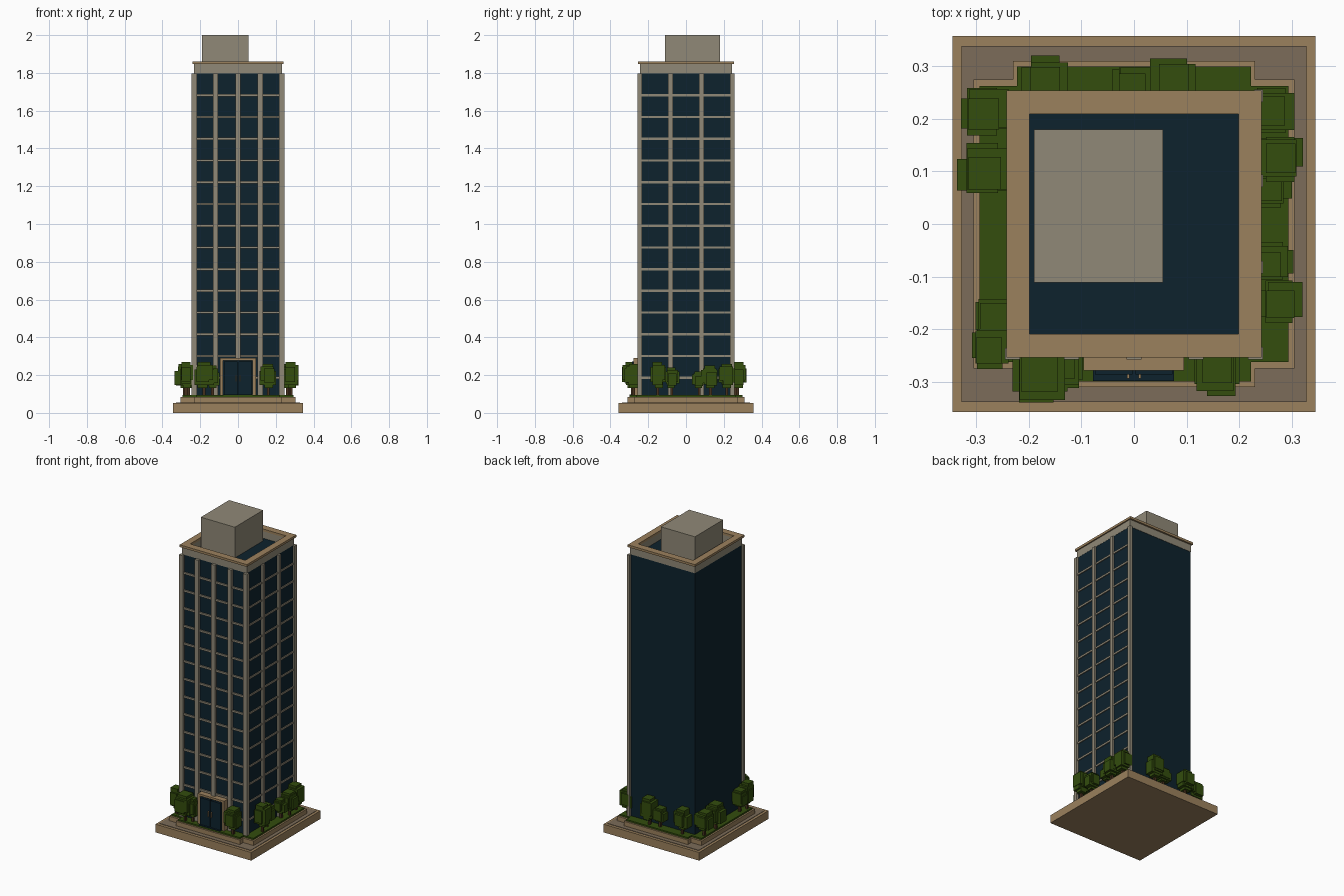
import bpy
import bmesh
import random
from mathutils import Matrix, Vector

random.seed(4)
cube = bpy.data.objects.get("Cube")
if cube:
    bpy.data.objects.remove(cube, do_unlink=True)


def material(name, r, g, b):
    m = bpy.data.materials.new(name)
    m.use_nodes = True
    m.diffuse_color = (r, g, b, 1)
    shader = m.node_tree.nodes["Principled BSDF"]
    shader.inputs["Base Color"].default_value = (r, g, b, 1)
    shader.inputs["Roughness"].default_value = 0.9
    return m


TAN = material("tan stone", 0.33, 0.22, 0.11)
GREY = material("warm grey stone", 0.28, 0.25, 0.185)
PAVING = material("brown paving", 0.2, 0.15, 0.1)
GLASS = material("dark blue glass", 0.004, 0.016, 0.026)
LEAF = material("leaf green", 0.033, 0.075, 0.004)
BARK = material("bark brown", 0.06, 0.03, 0.012)


def boxes(name, mat, spans):
    """One object made of boxes, each given as (x0, x1, y0, y1, z0, z1)."""
    bm = bmesh.new()
    for x0, x1, y0, y1, z0, z1 in spans:
        centre = Vector((x0 + x1, y0 + y1, z0 + z1)) / 2
        size = Matrix.Diagonal((x1 - x0, y1 - y0, z1 - z0, 1))
        bmesh.ops.create_cube(bm, size=1, matrix=Matrix.Translation(centre) @ size)
    mesh = bpy.data.meshes.new(name)
    bm.to_mesh(mesh)
    bm.free()
    mesh.materials.append(mat)
    obj = bpy.data.objects.new(name, mesh)
    bpy.context.collection.objects.link(obj)
    return obj


def slab(hx, hy, z0, z1):
    return (-hx, hx, -hy, hy, z0, z1)


def ring(hx, hy, ix, iy, z0, z1):
    """Four boxes around a rectangular opening."""
    return [(-hx, hx, -hy, -iy, z0, z1), (-hx, hx, iy, hy, z0, z1),
            (-hx, -ix, -iy, iy, z0, z1), (ix, hx, -iy, iy, z0, z1)]


def cross(name, mat, long_x, short_y, short_x, long_y, z0, z1):
    """Solid cross-shaped plate extruded from its outline."""
    outline = []
    for sx, sy in ((1, 1), (-1, 1), (-1, -1), (1, -1)):
        corner = [(long_x, short_y), (short_x, short_y), (short_x, long_y)]
        if sx * sy < 0:
            corner.reverse()
        outline += [(sx * x, sy * y, z0) for x, y in corner]
    bm = bmesh.new()
    face = bm.faces.new([bm.verts.new(p) for p in outline])
    top = bmesh.ops.extrude_face_region(bm, geom=[face])["geom"]
    bmesh.ops.translate(bm, vec=(0, 0, z1 - z0),
                        verts=[v for v in top if isinstance(v, bmesh.types.BMVert)])
    bmesh.ops.recalc_face_normals(bm, faces=bm.faces)
    mesh = bpy.data.meshes.new(name)
    bm.to_mesh(mesh)
    bm.free()
    mesh.materials.append(mat)
    bpy.context.collection.objects.link(bpy.data.objects.new(name, mesh))


# Ground: base, paving, stepped plinth and planting bed
boxes("base", TAN, [slab(0.345, 0.357, 0, 0.053)])
boxes("paving", PAVING, [slab(0.328, 0.338, 0.05, 0.056)])
cross("plinth", TAN, 0.305, 0.275, 0.23, 0.31, 0.054, 0.085)
cross("planting_bed", LEAF, 0.294, 0.262, 0.222, 0.299, 0.084, 0.095)

# Tower body
HX, HY = 0.233, 0.241
FLOOR, TOP = 0.09, 1.8
boxes("glass_tower", GLASS, [slab(HX, HY, FLOOR, TOP)])

# Pillars and floor bands on the front and the +x side only
front_out, side_out = -0.258, 0.245
pillars = [(x - 0.014, x + 0.014, front_out, -HY + 0.005, FLOOR, TOP - 0.003)
           for x in (-0.231, -0.119, 0, 0.118, 0.231)]
pillars += [(HX - 0.005, side_out, y - 0.012, y + 0.012, FLOOR, TOP - 0.003)
            for y in (-0.246, -0.082, 0.082, 0.244)]
boxes("pillars", GREY, pillars)
bands = []
for i in range(14):
    z = 1.681 - 0.115 * i
    bands.append((-HX, HX, -HY - 0.009, -HY + 0.005, z - 0.006, z + 0.006))
    bands.append((HX - 0.005, HX + 0.006, -HY, HY, z - 0.006, z + 0.006))
boxes("floor_bands", GREY, bands)

# Roof: parapet, cornice and plant room
boxes("parapet", GREY, ring(0.234, 0.243, 0.2, 0.21, TOP - 0.002, 1.847))
boxes("cornice", TAN, ring(0.242, 0.254, 0.199, 0.209, 1.846, 1.861))
boxes("plant_room", GREY, [(-0.19, 0.055, -0.111, 0.18, TOP - 0.002, 2.0)])

# Entrance
boxes("door_frame", TAN, [(-0.096, -0.079, -0.278, -HY, 0.09, 0.29),
                          (0.078, 0.095, -0.278, -HY, 0.09, 0.29),
                          (-0.096, 0.095, -0.278, -HY, 0.277, 0.29)])
boxes("door_backing", GLASS, [(-0.079, 0.078, -0.27, -HY, 0.09, 0.278)])
boxes("door_leaves", GLASS, [(-0.074, -0.003, -0.286, -0.26, 0.096, 0.272),
                             (0.003, 0.073, -0.286, -0.26, 0.096, 0.272)])
boxes("door_step", GLASS, [(-0.078, 0.076, -0.298, -0.26, 0.09, 0.098)])
boxes("door_handles", TAN, [(s * 0.011 - 0.002, s * 0.011 + 0.002,
                             -0.294, -0.284, 0.165, 0.2) for s in (-1, 1)])


# Trees: overlapping blocks of leaves on a thin trunk
def tree(number, x, y, width, top):
    boxes(f"trunk_{number}", BARK, [(x - 0.007, x + 0.007, y - 0.007, y + 0.007, 0.09, 0.17)])
    low, r = 0.132, width / 2
    height = top - low
    # (half width x, half width y, lower and upper height fraction)
    shapes = [(0.62, 0.62, 0.15, 1), (0.95, 0.6, 0.12, 0.7), (0.6, 0.95, 0.22, 0.8),
              (0.78, 0.78, 0.3, 0.88), (0.5, 0.5, 0, 0.5)]
    blocks = []
    for hx, hy, a, b in shapes:
        cx = x + random.uniform(-0.16, 0.16) * r
        cy = y + random.uniform(-0.16, 0.16) * r
        blocks.append((cx - hx * r, cx + hx * r, cy - hy * r, cy + hy * r,
                       low + a * height, low + b * height))
    boxes(f"foliage_{number}", LEAF, blocks)


trees = [(-0.282, 0.215, 0.095, 0.25), (-0.284, 0.1, 0.1, 0.26),
         (-0.262, -0.18, 0.09, 0.24), (-0.275, -0.235, 0.08, 0.27),
         (-0.18, -0.284, 0.11, 0.27), (-0.135, -0.27, 0.08, 0.25),
         (0.16, -0.278, 0.09, 0.26), (0.282, -0.15, 0.085, 0.27),
         (0.262, -0.075, 0.075, 0.24), (0.28, 0.13, 0.09, 0.25),
         (0.262, 0.07, 0.07, 0.22), (0.266, 0.215, 0.09, 0.26),
         (-0.165, 0.272, 0.09, 0.26), (0, 0.265, 0.08, 0.22),
         (0.07, 0.274, 0.09, 0.27)]
for i, spec in enumerate(trees, 1):
    tree(i, *spec)
